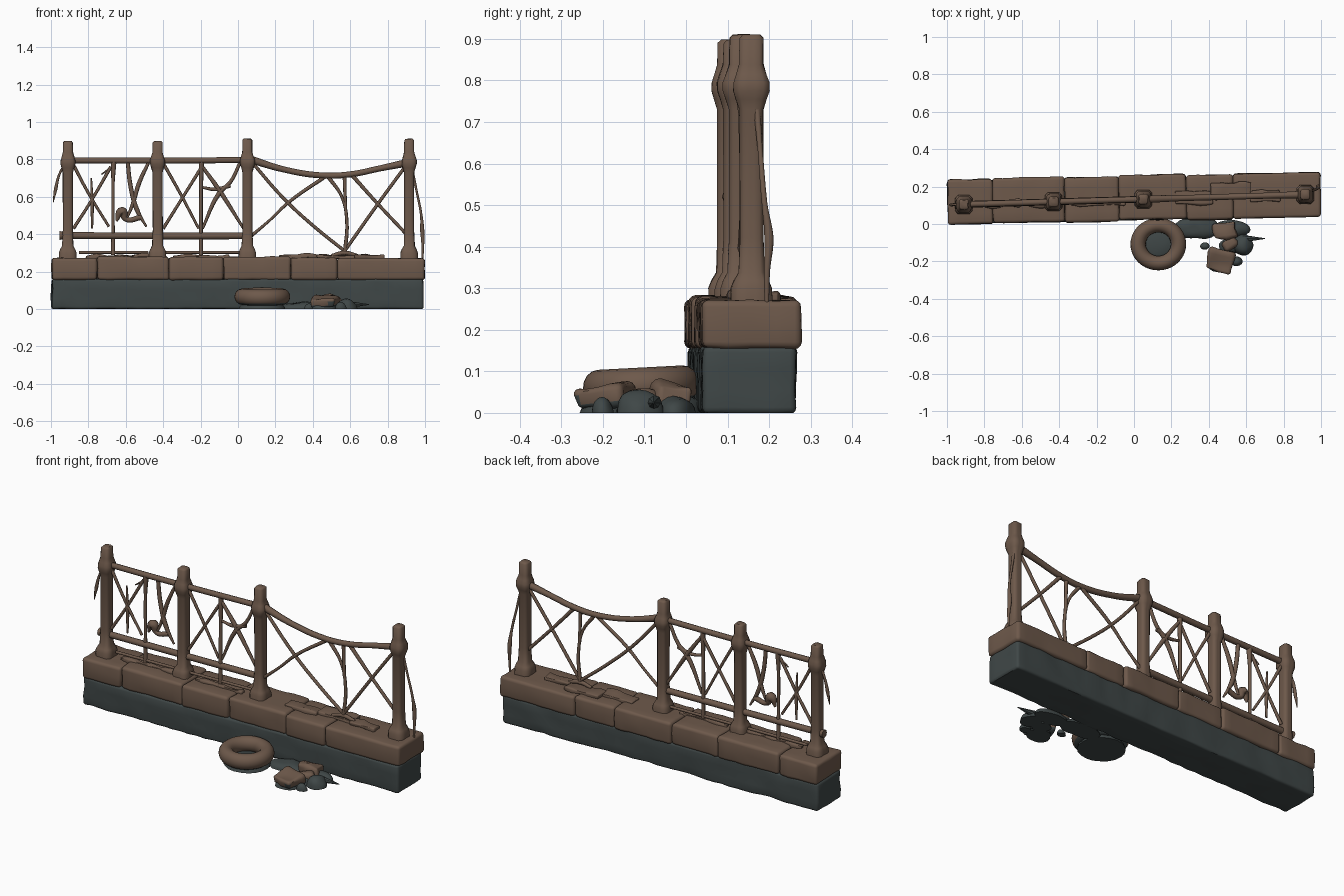
import bpy, bmesh, math, random
from mathutils import Vector, Matrix, noise

if "Cube" in bpy.data.objects:
    bpy.data.objects.remove(bpy.data.objects["Cube"])

random.seed(4)


def material(name, col):
    m = bpy.data.materials.new(name)
    m.diffuse_color = (*col, 1)
    m.use_nodes = True
    m.node_tree.nodes["Principled BSDF"].inputs["Base Color"].default_value = m.diffuse_color
    return m


BROWN = material("weathered_brown", (0.155, 0.100, 0.070))
DARK = material("dark_slate", (0.050, 0.063, 0.063))
ANG = math.atan(0.0185)          # the whole wall is slightly turned


def wall_y(x):
    return 0.137 + 0.0185 * x


def fence_y(x):
    return 0.131 + 0.029 * x


def finish(bm, name, mats, angle=40):
    bmesh.ops.recalc_face_normals(bm, faces=bm.faces[:])
    me = bpy.data.meshes.new(name)
    bm.to_mesh(me)
    bm.free()
    for m in mats:
        me.materials.append(m)
    me.shade_smooth()
    me.set_sharp_from_angle(angle=math.radians(angle))
    ob = bpy.data.objects.new(name, me)
    bpy.context.collection.objects.link(ob)
    return ob


def roughen(bm, amount, freq, seed):
    bm.normal_update()
    off = Vector((seed * 3.7, seed * 1.3, seed * 2.1))
    moves = [(v, v.normal * noise.noise(v.co * freq + off) * amount) for v in bm.verts]
    for v, d in moves:
        v.co += d


def block(name, center, size, mats, rot=0, bevel=0.014, rough=0.006, step=0.05, freq=14, seed=0, tilt=0):
    """Worn stone block: bevelled box, sliced and roughened."""
    bm = bmesh.new()
    bmesh.ops.create_cube(bm, size=1)
    bmesh.ops.scale(bm, vec=size, verts=bm.verts)
    bmesh.ops.bevel(bm, geom=bm.edges[:], offset=bevel, segments=3, profile=0.5, affect='EDGES')
    for axis in range(3):
        n = int(size[axis] / step)
        for i in range(1, n):
            co, no = Vector(), Vector()
            co[axis] = -size[axis] / 2 + size[axis] * i / n
            no[axis] = 1
            bmesh.ops.bisect_plane(bm, geom=bm.verts[:] + bm.edges[:] + bm.faces[:], plane_co=co, plane_no=no)
    roughen(bm, rough, freq, seed)
    bm.transform(Matrix.Translation(center) @ Matrix.Rotation(rot, 4, 'Z') @ Matrix.Rotation(tilt, 4, 'X'))
    for v in bm.verts:
        v.co.z = max(v.co.z, 0)
    if len(mats) > 1:                       # undersides are dark
        bm.normal_update()
        for f in bm.faces:
            f.material_index = int(f.normal.z < -0.3 or f.calc_center_median().z < 0.025)
    return finish(bm, name, mats)


def strands(name, splines, radius, mat=BROWN, dy=0.0):
    """Round bars from (x, z[, thickness[, y shift]]) points on the fence line."""
    cu = bpy.data.curves.new(name, 'CURVE')
    cu.dimensions = '3D'
    cu.bevel_depth = radius
    cu.bevel_resolution = 2
    cu.resolution_u = 6
    cu.use_fill_caps = True
    cu.materials.append(mat)
    for pts in splines:
        sp = cu.splines.new('BEZIER')
        sp.bezier_points.add(len(pts) - 1)
        for b, p in zip(sp.bezier_points, pts):
            b.co = (p[0], fence_y(p[0]) + dy + (p[3] if len(p) > 3 else 0), p[1])
            b.radius = p[2] if len(p) > 2 else 1
            b.handle_left_type = b.handle_right_type = 'AUTO'
    ob = bpy.data.objects.new(name, cu)
    bpy.context.collection.objects.link(ob)


# Dark foundation
block("foundation", (-0.003, wall_y(0) - 0.003, 0.08), (1.985, 0.224, 0.16), [DARK], ANG,
      rough=0.009, freq=12, seed=1)

# Coping stones
cuts = [-0.997, -0.755, -0.37, -0.08, 0.28, 0.53, 0.998]
tops = [0.272, 0.28, 0.277, 0.279, 0.274, 0.271]
shift = [-0.002, 0.002, -0.002, 0.006, -0.002, 0.002]
for i in range(6):
    a, b = cuts[i], cuts[i + 1]
    x, h = (a + b) / 2, tops[i] - 0.155
    block(f"coping_stone_{i + 1}", (x, wall_y(x) + shift[i], 0.155 + h / 2), (b - a - 0.001, 0.24, h),
          [BROWN], ANG, bevel=0.016, rough=0.006, seed=i + 5)

# Broken flakes lying on the coping
for i, (x, dx, dy, y) in enumerate([(0.32, 0.2, 0.07, 0.0), (0.52, 0.22, 0.09, 0.03), (0.7, 0.16, 0.06, 0.0),
                                    (-0.65, 0.34, 0.03, -0.02), (-0.2, 0.3, 0.03, -0.02)]):
    block(f"loose_flake_{i + 1}", (x, wall_y(x) + y, 0.279), (dx, dy, 0.022), [BROWN], ANG,
          bevel=0.006, rough=0.014, step=0.03, seed=i + 20)


# Posts: rounded square sections lofted up a profile
def post(name, x, top):
    prof = [(0.26, 0.047), (0.30, 0.046), (0.318, 0.040), (0.338, 0.030), (0.42, 0.027), (0.73, 0.027),
            (0.755, 0.034), (0.775, 0.040), (0.795, 0.040), (0.815, 0.034), (0.838, 0.027),
            (top - 0.008, 0.026), (top, 0.019)]
    bm = bmesh.new()
    rings = []
    for z, r in prof:
        ring = []
        for k in range(16):
            t = 2 * math.pi * (k + 0.5) / 16
            c, s = math.cos(t), math.sin(t)
            d = r / (abs(c) ** 7 + abs(s) ** 7) ** (1 / 7)
            ring.append(bm.verts.new((x + d * c, fence_y(x) + 1.08 * d * s, z)))
        rings.append(ring)
    for lo, hi in zip(rings, rings[1:]):
        for k in range(16):
            bm.faces.new((lo[k], lo[(k + 1) % 16], hi[(k + 1) % 16], hi[k]))
    bm.faces.new(rings[0])
    bm.faces.new(rings[-1])
    roughen(bm, 0.003, 18, x)
    finish(bm, name, [BROWN], 50)


for i, (x, top) in enumerate([(-0.91, 0.898), (-0.43, 0.897), (0.05, 0.91), (0.915, 0.91)]):
    post(f"post_{i + 1}", x, top)

# Rails
strands("top_rail", [[(-0.94, 0.795), (-0.43, 0.793), (0.05, 0.797)]], 0.016)
strands("sagging_rail", [[(0.05, 0.805, 1.3), (0.25, 0.745), (0.45, 0.714), (0.6, 0.72), (0.76, 0.752),
                          (0.92, 0.785, 1.3)]], 0.016)
strands("lower_rail", [[(-0.955, 0.393, 1.3), (-0.91, 0.393), (-0.43, 0.391), (0.05, 0.391)]], 0.018)
strands("bottom_strip", [[(-0.85, 0.302), (-0.48, 0.303)], [(-0.39, 0.302), (0.02, 0.303)]], 0.008)

# Twisted infill, left bay
strands("left_bay_infill", [
    [(-0.885, 0.78), (-0.80, 0.62, 0.9), (-0.69, 0.44, 0.8)],
    [(-0.88, 0.43), (-0.79, 0.57, 0.9), (-0.68, 0.76)],
    [(-0.785, 0.70, 0.5), (-0.78, 0.56, 1.1), (-0.78, 0.43, 0.6)],
    [(-0.665, 0.79, 1.7), (-0.668, 0.68), (-0.668, 0.45), (-0.668, 0.29, 1.3)],
    [(-0.59, 0.79, 1.2), (-0.575, 0.66, 1.3), (-0.54, 0.53, 1.4), (-0.49, 0.44, 0.6)],
    [(-0.48, 0.78), (-0.53, 0.67, 1.3), (-0.56, 0.57, 1.2), (-0.595, 0.48, 0.6)],
    [(-0.65, 0.47, 0.7), (-0.62, 0.52, 3), (-0.60, 0.48, 1.5), (-0.52, 0.49, 1.6)],
    [(-0.73, 0.72, 0.4), (-0.66, 0.77, 0.7)],
], 0.009)

# Twisted infill, middle bay
strands("middle_bay_infill", [
    [(-0.40, 0.78), (-0.31, 0.62, 0.9), (-0.21, 0.43, 0.8)],
    [(-0.40, 0.43), (-0.30, 0.59, 0.9), (-0.20, 0.75)],
    [(-0.195, 0.79, 1.5), (-0.198, 0.62, 1.1), (-0.198, 0.29, 1.2)],
    [(-0.19, 0.76), (-0.10, 0.635, 1.4), (0.03, 0.43, 0.8)],
    [(0.01, 0.78), (-0.04, 0.68, 1.1), (-0.10, 0.62, 1.4), (-0.19, 0.43, 0.8)],
    [(-0.19, 0.65, 0.8), (-0.12, 0.64, 1.1), (-0.04, 0.66, 1.2)],
], 0.009)

# Long crossing strands, right bay
strands("right_bay_strands", [
    [(0.07, 0.79), (0.25, 0.585), (0.42, 0.43), (0.57, 0.31)],
    [(0.07, 0.39), (0.17, 0.475, 0.8), (0.27, 0.57), (0.47, 0.71, 1.1)],
    [(0.48, 0.71, 1.2), (0.555, 0.60, 0.9), (0.582, 0.47), (0.57, 0.29, 1.2)],
    [(0.57, 0.71, 1.2), (0.572, 0.62), (0.575, 0.53)],
    [(0.90, 0.77), (0.75, 0.565), (0.57, 0.31)],
    [(0.61, 0.715, 1.2), (0.74, 0.57), (0.905, 0.395)],
    [(0.50, 0.285), (0.57, 0.30, 1.4), (0.64, 0.285)],
], 0.009)

# Loose strands hanging outside the end posts
strands("hanging_strands", [
    [(-0.92, 0.78, 1, -0.01), (-0.955, 0.72, 0.8), (-0.975, 0.64, 1.2), (-0.988, 0.57, 0.3)],
    [(0.925, 0.77, 1.2, 0.01), (0.955, 0.63, 0.8, 0.02), (0.98, 0.50, 0.9, 0.03), (0.985, 0.42, 1.5, 0.04),
     (0.988, 0.34, 1, 0.035), (0.985, 0.26, 0.7, 0.035)],
], 0.008)

# Tyre lying in front, dark below
bm = bmesh.new()
grid = []
for i in range(40):
    t = 2 * math.pi * i / 40
    grid.append([bm.verts.new(((0.108 + 0.041 * math.cos(u)) * math.cos(t), (0.108 + 0.041 * math.cos(u))
                               * math.sin(t) * 0.94, 0.043 * math.sin(u)))
                 for u in [2 * math.pi * j / 16 for j in range(16)]])
for i in range(40):
    for j in range(16):
        p, q = grid[i], grid[(i + 1) % 40]
        bm.faces.new((p[j], q[j], q[(j + 1) % 16], p[(j + 1) % 16])).material_index = int(10 <= j <= 13)
bm.transform(Matrix.Translation((0.13, -0.108, 0.066)) @ Matrix.Rotation(math.radians(3), 4, 'X'))
finish(bm, "tyre", [BROWN, DARK], 60)


# Dark rubble ground
def mound(name, x, y, rx, ry, h, seed, rough=0.02):
    bm = bmesh.new()
    bmesh.ops.create_icosphere(bm, subdivisions=3, radius=1)
    bmesh.ops.scale(bm, vec=(rx, ry, h), verts=bm.verts)
    roughen(bm, rough, 16, seed)
    bm.transform(Matrix.Translation((x, y, 0)))
    for v in bm.verts:
        v.co.z = max(v.co.z, 0.0)
    bmesh.ops.dissolve_degenerate(bm, dist=1e-5, edges=bm.edges[:])
    finish(bm, name, [DARK])


mound("tyre_bed", 0.13, -0.10, 0.125, 0.12, 0.05, 1, 0.004)
for i, m in enumerate([(0.34, -0.02, 0.12, 0.06, 0.04), (0.52, -0.03, 0.10, 0.05, 0.04),
                       (0.585, -0.11, 0.055, 0.06, 0.055), (0.38, -0.12, 0.025, 0.018, 0.025),
                       (0.50, -0.12, 0.05, 0.05, 0.035), (0.55, -0.20, 0.03, 0.025, 0.035),
                       (0.46, -0.20, 0.065, 0.06, 0.045)]):
    mound(f"dark_rubble_{i + 1}", *m, i + 2, 0.012)

# Broken brown stones and a sharp splinter
block("broken_stone_1", (0.462, -0.195, 0.036), (0.135, 0.12, 0.052), [BROWN, DARK], -0.25, rough=0.016,
      step=0.03, seed=31, tilt=0.12)
block("broken_stone_2", (0.487, -0.035, 0.042), (0.125, 0.085, 0.052), [BROWN, DARK], 0.15, rough=0.018,
      step=0.03, seed=33, tilt=-0.1)
block("broken_stone_3", (0.51, -0.105, 0.030), (0.07, 0.05, 0.045), [BROWN, DARK], 0.6, rough=0.014,
      step=0.03, seed=35)
bm = bmesh.new()
bmesh.ops.create_cone(bm, cap_ends=True, segments=8, radius1=0.02, radius2=0.002, depth=0.12)
bm.transform(Matrix.Translation((0.64, -0.078, 0.024)) @ Matrix.Rotation(math.pi / 2, 4, 'Y'))
finish(bm, "splinter", [DARK])
